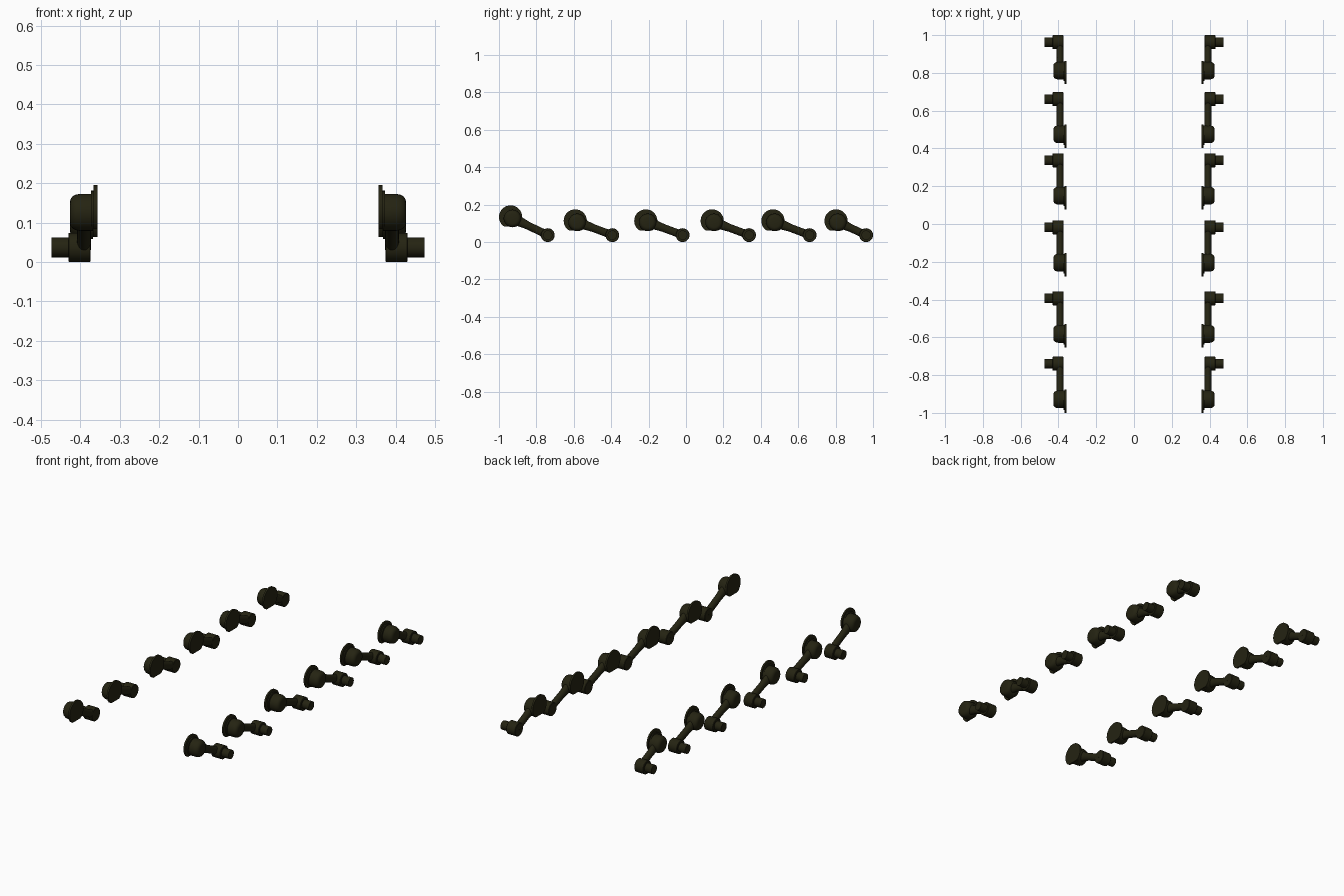
import bpy, bmesh, math
from mathutils import Vector

if "Cube" in bpy.data.objects:
    bpy.data.objects.remove(bpy.data.objects["Cube"])

mat = bpy.data.materials.new("dark olive")
mat.diffuse_color = (0.018, 0.017, 0.006, 1)
mat.use_nodes = True
mat.node_tree.nodes["Principled BSDF"].inputs["Base Color"].default_value = mat.diffuse_color


def finish(name, bm, angle=35):
    bmesh.ops.recalc_face_normals(bm, faces=bm.faces[:])
    me = bpy.data.meshes.new(name)
    bm.to_mesh(me)
    bm.free()
    me.materials.append(mat)
    ob = bpy.data.objects.new(name, me)
    bpy.context.collection.objects.link(ob)
    bpy.ops.object.select_all(action='DESELECT')
    ob.select_set(True)
    bpy.context.view_layer.objects.active = ob
    bpy.ops.object.shade_smooth_by_angle(angle=math.radians(angle))
    # same part on the other side of the hull
    m = ob.modifiers.new("mirror", 'MIRROR')
    m.use_axis = (True, False, False)
    return ob


def skin(bm, rings):
    """Join rings of points into a closed skin."""
    vs = [[bm.verts.new(p) for p in r] for r in rings]
    n = len(vs[0])
    for a, b in zip(vs, vs[1:]):
        for i in range(n):
            j = (i + 1) % n
            bm.faces.new((a[i], a[j], b[j], b[i]))
    bm.faces.new(vs[0])
    bm.faces.new(vs[-1])


def lathe(name, profile, y, z, n=28, flat=None):
    """Turn an (x, radius) profile about a sideways axis; flat trims the bottom."""
    bm = bmesh.new()
    rings = []
    for x, r in profile:
        ring = []
        for i in range(n):
            a = 2 * math.pi * i / n
            dz = r * math.sin(a)
            if flat is not None:
                dz = max(dz, -flat)
            ring.append((x, y + r * math.cos(a), z + dz))
        rings.append(ring)
    skin(bm, rings)
    return finish(name, bm)


def arm(name, start, end, sections, x=0.391, n=16):
    """Tapered oval bar from hub to axle boss."""
    bm = bmesh.new()
    a, b = Vector((x, *start)), Vector((x, *end))
    d = (b - a).normalized()
    up = Vector((1, 0, 0)).cross(d)
    rings = []
    for t, w, h in sections:
        c = a.lerp(b, t)
        rings.append([c + Vector((w * math.cos(2 * math.pi * i / n), 0, 0))
                      + up * (h * math.sin(2 * math.pi * i / n)) for i in range(n)])
    skin(bm, rings)
    return finish(name, bm)


# (pivot y, pivot z, axle y) for each station, front to back
stations = [(-0.938, 0.134, -0.739), (-0.592, 0.113, -0.394), (-0.215, 0.113, -0.018),
            (0.140, 0.113, 0.337), (0.465, 0.113, 0.661), (0.802, 0.113, 0.963)]

for k, (y, z, ye) in enumerate(stations, 1):
    ze = 0.037
    # mounting plate with flat lower edge, and its raised ring
    lathe(f"mounting_plate_{k}", [(0.357, 0.062), (0.367, 0.062)], y, z, 32, flat=0.050)
    lathe(f"plate_ring_{k}", [(0.366, 0.050), (0.373, 0.050)], y + 0.004, z - 0.003, 28, flat=0.046)
    # domed pivot housing
    hub = [(0.368, 0.047), (0.402, 0.047), (0.412, 0.045), (0.420, 0.041),
           (0.425, 0.034), (0.427, 0.026)]
    lathe(f"pivot_hub_{k}", hub, y + 0.010, z - 0.008)
    # swing arm
    arm(f"swing_arm_{k}", (y + 0.010, z - 0.006), (ye, ze),
        [(0.0, 0.021, 0.036), (0.25, 0.019, 0.025), (0.45, 0.018, 0.021),
         (0.8, 0.018, 0.021), (1.0, 0.018, 0.025)])
    # axle boss and wheel spindle
    lathe(f"axle_boss_{k}", [(0.374, 0.035), (0.376, 0.037), (0.429, 0.037), (0.431, 0.035)], ye, ze, 24)
    lathe(f"wheel_spindle_{k}", [(0.428, 0.025), (0.474, 0.025)], ye, ze, 24)
